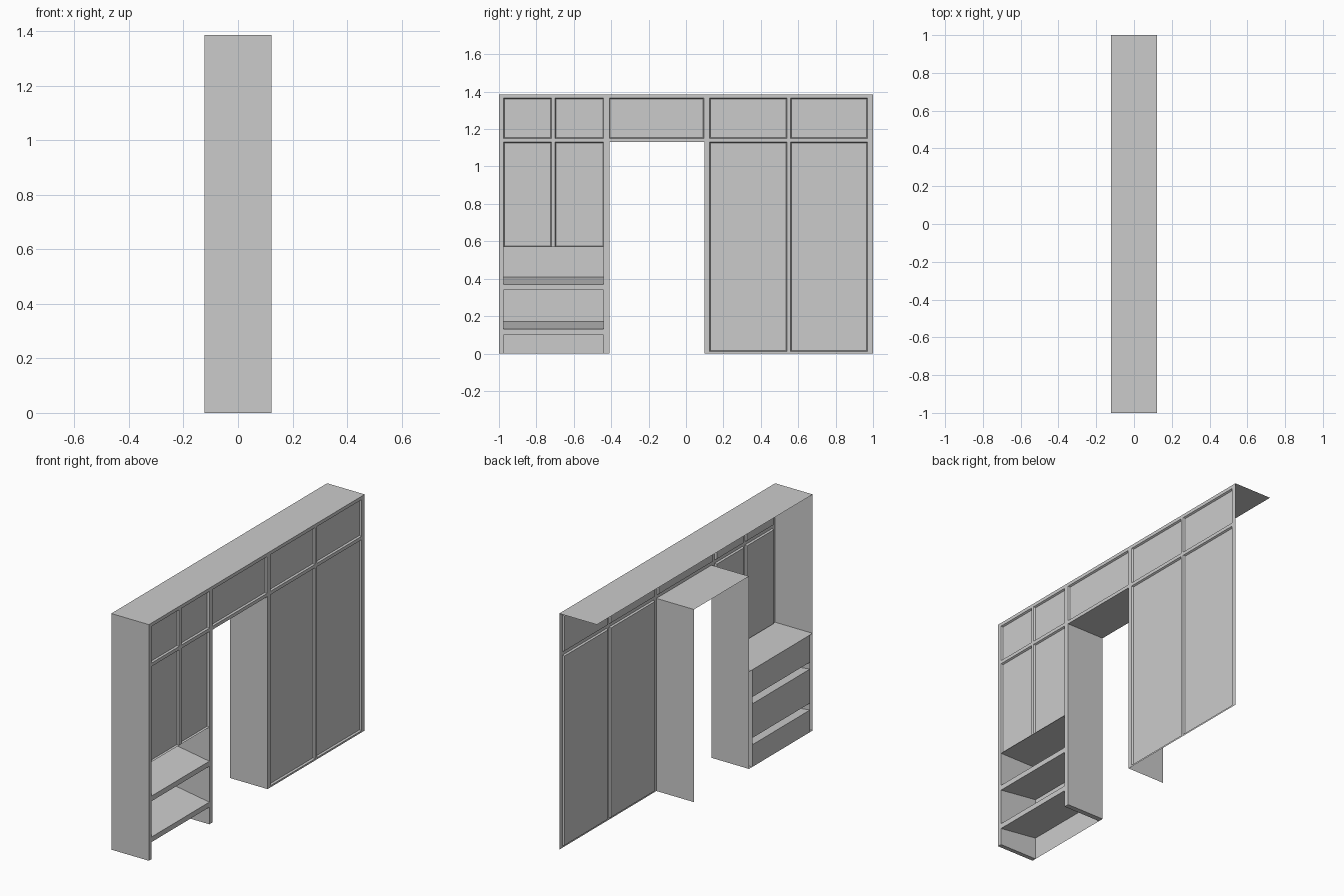
import bpy, bmesh

if "Cube" in bpy.data.objects:
    bpy.data.objects.remove(bpy.data.objects["Cube"])

F, B, H = 0.122, -0.122, 1.385     # front plane, back plane, height


def make(name, quads):
    """One object from a list of four-cornered sheets."""
    bm = bmesh.new()
    for q in quads:
        bm.faces.new([bm.verts.new(p) for p in q])
    bmesh.ops.remove_doubles(bm, verts=bm.verts, dist=1e-5)
    me = bpy.data.meshes.new(name)
    bm.to_mesh(me)
    bm.free()
    ob = bpy.data.objects.new(name, me)
    bpy.context.collection.objects.link(ob)
    return ob


def wall(y0, y1, z0, z1, x=F):      # sheet facing +x
    return [(x, y0, z0), (x, y1, z0), (x, y1, z1), (x, y0, z1)]


def side(y, z0, z1):                # sheet across the depth, upright
    return [(B, y, z0), (F, y, z0), (F, y, z1), (B, y, z1)]


def deck(y0, y1, zf, zb=None):      # sheet across the depth, may slope to the back
    zb = zf if zb is None else zb
    return [(B, y0, zb), (F, y0, zf), (F, y1, zf), (B, y1, zb)]


def door(name, y0, y1, z0, z1, inset=0.005, depth=0.01):
    """Recessed panel with a narrow sloping border."""
    o = wall(y0, y1, z0, z1)
    i = wall(y0 + inset, y1 - inset, z0 + inset, z1 - inset, F - depth)
    make(name, [i] + [[o[k], o[(k + 1) % 4], i[(k + 1) % 4], i[k]] for k in range(4)])


# Face frame
bays = [(-.975, -.72), (-.70, -.44), (-.41, .095), (.125, .54), (.56, .97)]
frame = [wall(-1, 1, 1.365, H), wall(-1, 1, 1.13, 1.15)]
edges = [-1] + [y for b in bays for y in b] + [1]
for a, b in zip(edges[::2], edges[1::2]):
    frame.append(wall(a, b, 1.15, 1.365))
for a, b, z in [(-1, -.975, 0), (-.72, -.70, .57), (-.44, -.41, 0),
                (.10, .125, 0), (.54, .56, 0), (.97, 1, 0)]:
    frame.append(wall(a, b, z, 1.13))
for a, b in bays[3:]:
    frame.append(wall(a, b, 0, .01))
make("face_frame", frame)

# Doors, upper row and lower row
for n, (a, b) in enumerate(bays):
    door(f"upper_door_{n + 1}", a, b, 1.15, 1.365)
    if n != 2:
        door(f"lower_door_{n + 1}", a, b, .57 if n < 2 else .01, 1.13)

# Outer shell and doorway lining
make("top_panel", [deck(-1, 1, H)])
make("end_panel", [side(-1, 0, H)])
make("doorway_lining", [side(-.41, 0, 1.13), side(.10, 0, 1.13), deck(-.41, .10, 1.13)])

# Open shoe rack: inner sides, top, back panels and sloping shelves
L, R = -.975, -.44
make("rack_sides", [side(L, 0, .57), side(R, 0, .57), deck(-1, L, 0), deck(R, -.41, 0)])
make("rack_top", [deck(-1, -.41, .57)])
make("rack_back", [wall(L, R, a, b, B) for a, b in [(0, .13), (.17, .37), (.41, .57)]])
for n, z in enumerate((.10, .34)):
    make(f"sloping_shelf_{n + 1}", [wall(L, R, z, z + .03),
                                    deck(L, R, z + .03, z + .07),
                                    deck(L, R, z, z + .03)])
